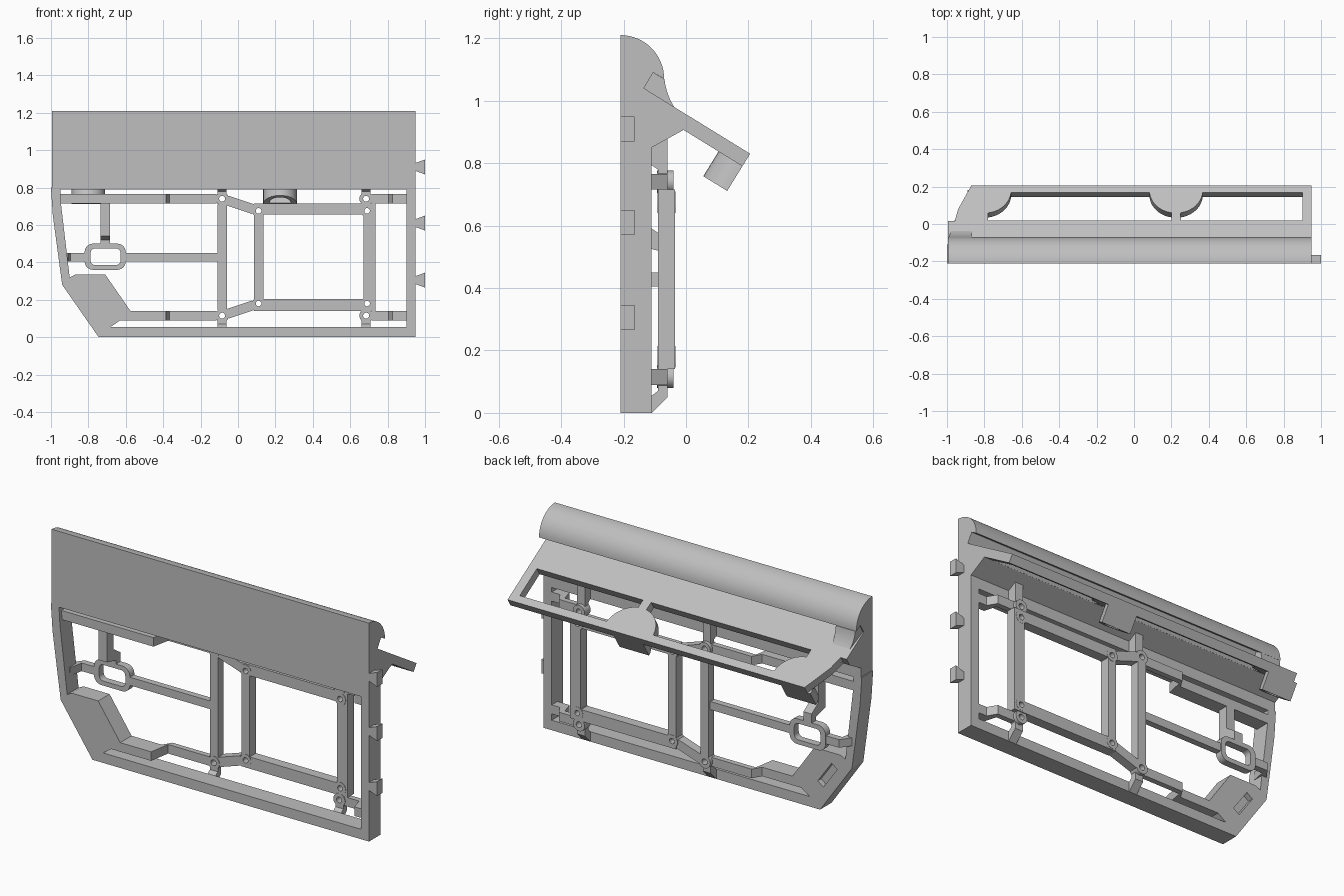
import bpy, bmesh
from math import sin, cos, pi, radians
from mathutils import Matrix, Vector

if "Cube" in bpy.data.objects:
    bpy.data.objects.remove(bpy.data.objects["Cube"])

grey = bpy.data.materials.new("plain_grey")
grey.use_nodes = True
GREY = (0.52, 0.52, 0.52, 1)
grey.diffuse_color = GREY
grey.node_tree.nodes["Principled BSDF"].inputs["Base Color"].default_value = GREY


def prism(name, loops, axes, w0, w1, origin=(0, 0, 0), smooth=False):
    """Fill 2D loops (first is the outline, the rest holes) and extrude from w0 to w1."""
    curve = bpy.data.curves.new(name, "CURVE")
    curve.dimensions, curve.fill_mode = "2D", "BOTH"
    curve.extrude = (w1 - w0) / 2
    for loop in loops:
        spline = curve.splines.new("POLY")
        spline.points.add(len(loop) - 1)
        for p, (a, b) in zip(spline.points, loop):
            p.co = (a, b, 0, 1)
        spline.use_cyclic_u = True
    temp = bpy.data.objects.new(name + "_outline", curve)
    bpy.context.collection.objects.link(temp)
    graph = bpy.context.evaluated_depsgraph_get()
    mesh = bpy.data.meshes.new_from_object(temp.evaluated_get(graph))
    bpy.data.objects.remove(temp)
    m = Matrix([Vector(a) for a in axes]).transposed().to_4x4()
    m.translation = Vector(origin) + Vector(axes[2]) * (w0 + w1) / 2
    mesh.transform(m)
    bm = bmesh.new()
    bm.from_mesh(mesh)
    bmesh.ops.remove_doubles(bm, verts=bm.verts, dist=1e-5)
    bmesh.ops.recalc_face_normals(bm, faces=bm.faces)
    for f in bm.faces:
        f.smooth = False
    bm.to_mesh(mesh)
    bm.free()
    mesh.materials.clear()
    mesh.materials.append(grey)
    obj = bpy.data.objects.new(name, mesh)
    bpy.context.collection.objects.link(obj)
    if smooth:
        bpy.ops.object.select_all(action="DESELECT")
        obj.select_set(True)
        bpy.context.view_layer.objects.active = obj
        bpy.ops.object.shade_smooth_by_angle(angle=radians(30))
    return obj


X, Y, Z = (1, 0, 0), (0, 1, 0), (0, 0, 1)


def front(name, loops, y0, y1, smooth=False):
    return prism(name, loops, (X, Z, (0, -1, 0)), -y1, -y0, smooth=smooth)


def side(name, loop, x0, x1, smooth=False):
    return prism(name, [loop], (Y, Z, X), x0, x1, smooth=smooth)


def flat(name, loop, z0, z1):
    return prism(name, [loop], (X, Y, Z), z0, z1)


def arc(cx, cy, r, a0, a1, n=16):
    return [(cx + r * cos(radians(a0 + (a1 - a0) * i / n)),
             cy + r * sin(radians(a0 + (a1 - a0) * i / n))) for i in range(n + 1)]


def circle(cx, cy, r):
    return arc(cx, cy, r, 0, 345, 23)


def rect(x0, x1, z0, z1):
    return [(x0, z0), (x1, z0), (x1, z1), (x0, z1)]


def rounded(x0, x1, z0, z1, r):
    return (arc(x1 - r, z1 - r, r, 0, 90, 6) + arc(x0 + r, z1 - r, r, 90, 180, 6)
            + arc(x0 + r, z0 + r, r, 180, 270, 6) + arc(x1 - r, z0 + r, r, 270, 360, 6))


# Outer frame with solid lower corner, and a blind slot in its back
outer = [(-1, 0.8), (-0.99, 0.65), (-0.94, 0.28), (-0.745, 0), (0.95, 0), (0.95, 0.8)]
inner = [(-0.95, 0.79), (-0.945, 0.7), (-0.9, 0.32), (-0.87, 0.335), (-0.71, 0.335),
         (-0.575, 0.14), (-0.575, 0.09), (-0.63, 0.09), (-0.68, 0.055),
         (0.9, 0.055), (0.9, 0.79)]
slot = [(-0.85, 0.25), (-0.765, 0.13), (-0.73, 0.155), (-0.815, 0.275)]
front("frame_front", [outer, inner], -0.21, -0.14)
front("frame_back", [outer, inner, slot], -0.14, -0.11)

# Upper body with rounded back and a narrow slot above the shelf
body = [(-0.21, 0.79)] + arc(-0.21, 1.07, 0.14, 90, 0) + [
    (-0.105, 1.09), (-0.135, 1.04), (0.015, 0.947), (-0.01, 0.905), (-0.11, 0.85), (-0.11, 0.79)]
side("upper_body", body, -0.995, 0.95, True)

# Concave fillet closing the slot at one end, tapered with the shelf
fillet = side("shelf_fillet", arc(0.135, 1.09, 0.205, 186, 235, 10)
              + [(-0.135, 1.04), (-0.105, 1.09)], -0.99, -0.87, True)
for v in fillet.data.vertices:
    if v.co.x < -0.9:
        v.co.x += max(0, v.co.y + 0.07) * 0.33

# Sloping shelf with two windows and rounded tabs
D, N = (0, 0.851, -0.525), (0, 0.525, 0.851)
START = (0, -0.135, 1.04)
shelf = [(-0.96, 0.172), (0.95, 0.172), (0.95, 0.4), (-0.87, 0.4), (-0.94, 0.253)]
window_a = ([(-0.78, 0.182), (0.2, 0.182)] + arc(0.225, 0.37, 0.143, 260, 185, 10)
            + arc(-0.8, 0.37, 0.143, 355, 278, 10))
window_b = [(0.25, 0.182), (0.9, 0.182), (0.9, 0.358)] + arc(0.225, 0.37, 0.143, 355, 280, 10)
prism("shelf", [shelf, window_a, window_b], (X, D, N), -0.047, 0, START)

# Half-round hollow cups under the shelf
for i, cx in enumerate((-0.8, 0.225)):
    prism(f"cup_{i}", [arc(cx, 0.4, 0.09, 180, 360), arc(cx, 0.388, 0.058, 180, 360)],
          (X, D, N), -0.14, -0.045, START, True)

# Dovetail tabs on the end
for i, z in enumerate((0.305, 0.61, 0.91)):
    front(f"dovetail_{i}", [[(0.94, z - 0.018), (1, z - 0.04), (1, z + 0.04), (0.94, z + 0.018)]],
          -0.21, -0.165)

# Mounting square with screw holes
screws = [(x, z) for x in (0.11, 0.69) for z in (0.18, 0.675)]
front("mounting_square",
      [rect(0.085, 0.735, 0.14, 0.715), rect(0.135, 0.67, 0.205, 0.655)]
      + [circle(x, z, 0.015) for x, z in screws], -0.09, -0.035)
for x, z in screws:
    front("square_boss", [circle(x, z, 0.034), circle(x, z, 0.015)], -0.092, -0.034, True)

# Outer bosses, struts to the frame, and stepped rails
for x in (-0.085, 0.685):
    for z in (0.115, 0.74):
        front("outer_boss", [circle(x, z, 0.036), circle(x, z, 0.016)], -0.093, -0.04, True)
    side("lower_strut", [(-0.13, 0), (-0.11, 0), (-0.06, 0.05), (-0.06, 0.09), (-0.09, 0.09),
                         (-0.09, 0.07), (-0.13, 0.04)], x - 0.024, x + 0.024)
    side("upper_strut", [(-0.11, 0.87), (-0.06, 0.885), (-0.06, 0.765), (-0.09, 0.765),
                         (-0.09, 0.78), (-0.12, 0.8)], x - 0.024, x + 0.024)
front("middle_post", [rect(-0.11, -0.06, 0.145, 0.71)], -0.09, -0.04)

for z0, z1, za, zb in ((0.09, 0.14, 0.115, 0.18), (0.715, 0.765, 0.74, 0.675)):
    flat("long_rail", [(-0.95, -0.19), (-0.385, -0.19), (-0.365, -0.09), (-0.115, -0.09),
                       (-0.115, -0.06), (-0.36, -0.06), (-0.39, -0.11), (-0.95, -0.11)]
         if z0 > 0.5 else
         [(-0.6, -0.21), (-0.385, -0.21), (-0.365, -0.09), (-0.115, -0.09),
          (-0.115, -0.06), (-0.36, -0.06), (-0.39, -0.11), (-0.6, -0.11)], z0, z1)
    flat("short_rail", [(0.715, -0.09), (0.805, -0.09), (0.825, -0.16), (0.91, -0.16),
                        (0.91, -0.11), (0.85, -0.11), (0.82, -0.06), (0.715, -0.06)], z0, z1)
    # Diagonal arm from post to square
    a, b = Vector((-0.085, za)), Vector((0.11, zb))
    d = (b - a).normalized()
    n = Vector((-d.y, d.x)) * 0.026
    a, b = a + d * 0.028, b - d * 0.028
    front("diagonal_arm", [[tuple(p) for p in (a - n, b - n, b + n, a + n)]], -0.09, -0.04)

# Rounded ring with its three arms
front("ring", [rounded(-0.82, -0.6, 0.36, 0.5, 0.045),
               rounded(-0.788, -0.628, 0.385, 0.475, 0.025)], -0.09, -0.05, True)
front("ring_arm_inner", [rect(-0.61, -0.1, 0.405, 0.45)], -0.09, -0.055)
flat("ring_arm_outer", [(-0.94, -0.17), (-0.91, -0.17), (-0.895, -0.09), (-0.81, -0.09),
                        (-0.81, -0.055), (-0.9, -0.055), (-0.94, -0.11)], 0.405, 0.45)
side("ring_arm_upper", [(-0.17, 0.74), (-0.17, 0.54), (-0.09, 0.52), (-0.09, 0.49),
                        (-0.05, 0.49), (-0.05, 0.55), (-0.11, 0.59), (-0.11, 0.74)],
     -0.735, -0.685)
